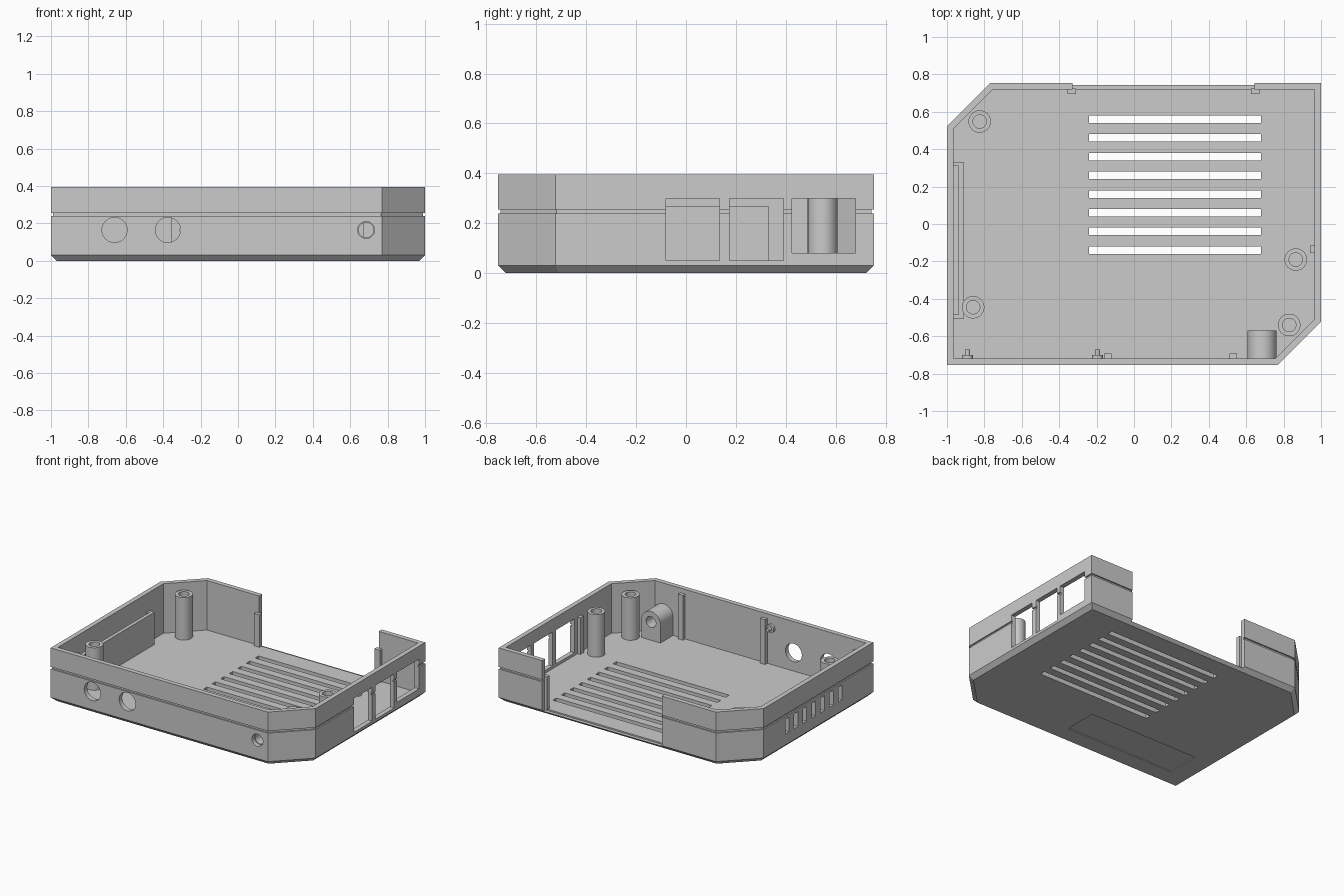
import bpy, bmesh, math
from mathutils import Vector

if "Cube" in bpy.data.objects:
    bpy.data.objects.remove(bpy.data.objects["Cube"])

grey = bpy.data.materials.new("plain_grey")
grey.diffuse_color = (0.6, 0.6, 0.6, 1)
grey.use_nodes = True
grey.node_tree.nodes["Principled BSDF"].inputs["Base Color"].default_value = grey.diffuse_color

OUTLINE = [(-1, -0.753), (0.77, -0.753), (1, -0.523), (1, 0.753), (-0.77, 0.753), (-1, 0.523)]
WALL, FLOOR, TOP = 0.035, 0.03, 0.395


def finish(name, bm):
    bmesh.ops.recalc_face_normals(bm, faces=bm.faces)
    mesh = bpy.data.meshes.new(name)
    bm.to_mesh(mesh)
    bm.free()
    mesh.materials.append(grey)
    ob = bpy.data.objects.new(name, mesh)
    bpy.context.collection.objects.link(ob)
    return ob


def loft(bm, loops):
    """Skin a series of equal-length loops and cap both ends."""
    rings = [[bm.verts.new(p) for p in loop] for loop in loops]
    n = len(rings[0])
    for a, b in zip(rings, rings[1:]):
        for i in range(n):
            j = (i + 1) % n
            bm.faces.new((a[i], a[j], b[j], b[i]))
    bm.faces.new(rings[0][::-1])
    bm.faces.new(rings[-1])


def inset(pts, d):
    """Mitred inward offset of a convex counter-clockwise outline."""
    out = []
    for i, p in enumerate(pts):
        p, a, b = Vector(p), Vector(pts[i - 1]), Vector(pts[(i + 1) % len(pts)])
        e, f = (p - a).normalized(), (b - p).normalized()
        n, m = Vector((-e.y, e.x)), Vector((-f.y, f.x))
        out.append(p + (n + m) * d / (1 + n.dot(m)))
    return out


def box(bm, x0, x1, y0, y1, z0, z1):
    loft(bm, [[(x0, y0, z), (x1, y0, z), (x1, y1, z), (x0, y1, z)] for z in (z0, z1)])


def turned(bm, cx, cy, cz, profile, axis="z", n=32):
    """Round part from (radius, position along axis) pairs."""
    loops = []
    for r, h in profile:
        ring = []
        for i in range(n):
            u, v = r * math.cos(math.tau * i / n), r * math.sin(math.tau * i / n)
            ring.append((cx + u, cy + v, h) if axis == "z" else (cx + u, h, cz + v))
        loops.append(ring)
    loft(bm, loops)


def cut(ob, cutter):
    """Subtract the cutter, bake the result and drop the cutter."""
    cutter.hide_render = True
    mod = ob.modifiers.new("cut", "BOOLEAN")
    mod.operation, mod.solver, mod.object = "DIFFERENCE", "EXACT", cutter
    bpy.context.view_layer.update()
    deps = bpy.context.evaluated_depsgraph_get()
    mesh = bpy.data.meshes.new_from_object(ob.evaluated_get(deps))
    ob.modifiers.clear()
    ob.data = mesh
    bpy.data.objects.remove(cutter)


# Tray: chamfered base, outer groove, rim, inner wall and floor in one skin
bm = bmesh.new()
section = [(0.03, 0), (0, 0.03), (0, 0.24), (0.01, 0.24), (0.01, 0.255),
           (0, 0.255), (0, TOP), (WALL, TOP), (WALL, FLOOR)]
loft(bm, [[(p.x, p.y, z) for p in inset(OUTLINE, d)] for d, z in section])
tray = finish("case_tray", bm)

# Openings in the tray
bm = bmesh.new()
for i in range(8):                                        # floor vents
    y = 0.56 - 0.1 * i
    box(bm, -0.24, 0.68, y - 0.02, y + 0.02, -0.05, 0.1)
for i in range(7):                                        # left wall vents
    y = 0.25 - 0.103 * i
    box(bm, -1.05, -0.95, y - 0.022, y + 0.022, 0.11, 0.22)
for y0, y1, z0 in ((-0.08, 0.135, 0.05), (0.175, 0.39, 0.05), (0.425, 0.68, 0.08)):
    box(bm, 0.94, 1.05, y0, y1, z0, 0.30)                 # right wall ports
box(bm, -0.33, 0.645, 0.718, 0.85, 0.02, 0.5)             # back opening
box(bm, -0.83, 0.07, -0.60, -0.35, -0.05, 0.006)          # label recess
for x, r in ((-0.66, 0.067), (-0.375, 0.067), (0.685, 0.045)):
    turned(bm, x, 0, 0.165, [(r, -0.8), (r, -0.69)], "y")  # front holes
cut(tray, finish("tray_cutter", bm))

# Hollow screw posts
posts = []
for x, y in ((-0.825, 0.548), (-0.86, -0.445), (0.865, -0.19), (0.83, -0.54)):
    bm = bmesh.new()
    turned(bm, x, y, 0, [(0.06, 0.025), (0.06, 0.343), (0.036, 0.343), (0.036, 0.06)])
    posts.append(finish("screw_post", bm))

# Arched socket block behind the front jack hole
bm = bmesh.new()
arch = [(0.6075, 0.025)] + [(0.685 - 0.0775 * math.cos(math.pi * i / 20),
                             0.165 + 0.0775 * math.sin(math.pi * i / 20))
                            for i in range(21)] + [(0.7625, 0.025)]
loft(bm, [[(x, y, z) for x, z in arch] for y in (-0.722, -0.57)])
socket = finish("socket_block", bm)
bm = bmesh.new()
turned(bm, 0.685, 0, 0.165, [(0.04, -0.8), (0.04, -0.5)], "y")
cut(socket, finish("socket_cutter", bm))

# Pocket behind the left wall vents
bm = bmesh.new()
box(bm, -0.938, -0.912, -0.507, 0.332, 0.025, 0.268)
for y in (-0.507, 0.31):
    box(bm, -0.97, -0.938, y, y + 0.022, 0.025, 0.268)
finish("vent_pocket", bm)

# Upright ribs along the walls
for x0, x1, y0, y1, z in ((-0.16, -0.12, -0.722, -0.692, 0.36), (0.51, 0.55, -0.722, -0.692, 0.36),
                          (-0.355, -0.31, 0.695, 0.725, 0.27), (0.625, 0.67, 0.695, 0.725, 0.27),
                          (0.942, 0.97, -0.155, -0.115, 0.30)):
    bm = bmesh.new()
    box(bm, x0, x1, y0, y1, 0.025, z)
    finish("wall_rib", bm)

# Stepped locating pegs on the front wall
pegs = []
for x in (-0.195, -0.89):
    bm = bmesh.new()
    turned(bm, x, 0, 0.30, [(0.03, -0.722), (0.03, -0.70), (0.014, -0.70), (0.014, -0.67)], "y", 24)
    pegs.append(finish("locating_peg", bm))

# Smooth the round parts, keep the edges crisp
bpy.ops.object.select_all(action="DESELECT")
for ob in posts + pegs + [socket, tray]:
    ob.select_set(True)
bpy.context.view_layer.objects.active = tray
bpy.ops.object.shade_smooth_by_angle(angle=math.radians(20))
